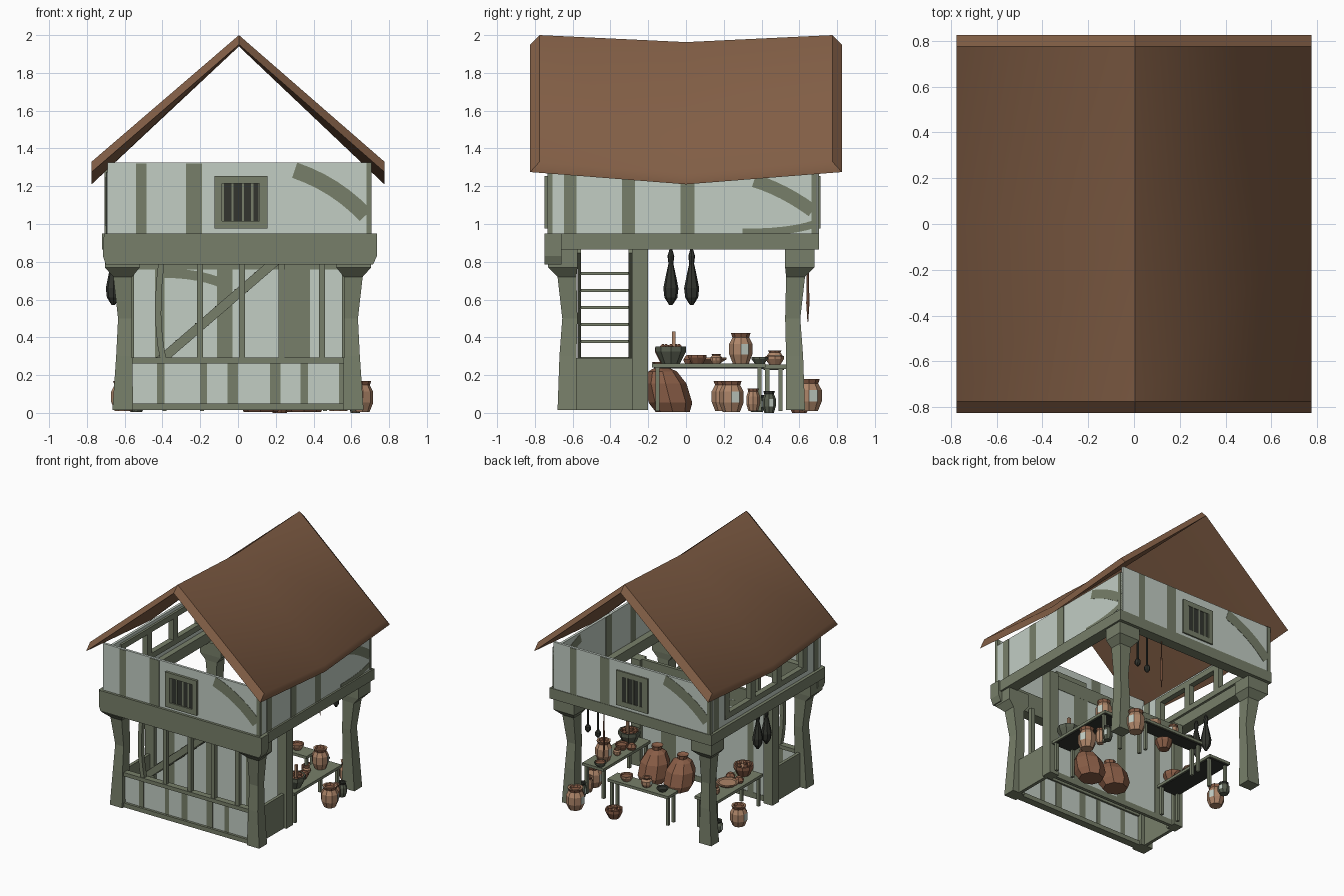
import bpy, bmesh, math
from mathutils import Vector

if "Cube" in bpy.data.objects:
    bpy.data.objects.remove(bpy.data.objects["Cube"])

COL = {"timber": (.185, .212, .142), "plaster": (.54, .61, .55), "roof_brown": (.222, .112, .06),
       "dark_iron": (.032, .035, .028), "clay_tan": (.42, .235, .14), "clay_brown": (.25, .11, .062),
       "pot_green": (.10, .115, .08)}
M = {}
for k, c in COL.items():
    M[k] = bpy.data.materials.new(k)
    M[k].diffuse_color = (*c, 1)


def mesh(name, verts, faces, mats, idx=None):
    me = bpy.data.meshes.new(name)
    me.from_pydata([tuple(v) for v in verts], [], faces)
    for m in mats:
        me.materials.append(M[m])
    if idx:
        for p, i in zip(me.polygons, idx):
            p.material_index = i
    bm = bmesh.new()
    bm.from_mesh(me)
    bmesh.ops.recalc_face_normals(bm, faces=bm.faces)
    bm.to_mesh(me)
    bm.free()
    ob = bpy.data.objects.new(name, me)
    bpy.context.collection.objects.link(ob)
    return ob


def loft(name, rings, mat):
    """Stack of rectangles (x0, x1, y0, y1, z)."""
    v, f = [], []
    for x0, x1, y0, y1, z in rings:
        v += [(x0, y0, z), (x1, y0, z), (x1, y1, z), (x0, y1, z)]
    for r in range(len(rings) - 1):
        for i in range(4):
            j = (i + 1) % 4
            f.append((4 * r + i, 4 * r + j, 4 * r + 4 + j, 4 * r + 4 + i))
    n = len(v)
    f += [(0, 1, 2, 3), (n - 4, n - 3, n - 2, n - 1)]
    return mesh(name, v, f, [mat])


def box(name, x0, x1, y0, y1, z0, z1, mat="timber"):
    return loft(name, [(x0, x1, y0, y1, z0), (x0, x1, y0, y1, z1)], mat)


def slab(name, axis, c, t, u0, u1, z0, z1, mat="timber"):
    """Flat box in a wall plane at c, half thickness t."""
    if axis == "y":
        return box(name, u0, u1, c - t, c + t, z0, z1, mat)
    return box(name, c - t, c + t, u0, u1, z0, z1, mat)


def brace(name, axis, c, t, p0, p1, p2, w, steps=6):
    """Curved timber in a wall plane, along a quadratic curve."""
    a, b, d = (Vector(p) for p in (p0, p1, p2))
    v, f = [], []
    for i in range(steps + 1):
        k = i / steps
        p = a * (1 - k) ** 2 + b * 2 * k * (1 - k) + d * k * k
        g = ((b - a) * (1 - k) + (d - b) * k).normalized()
        n = Vector((-g.y, g.x)) * w / 2
        for q, s in ((p + n, -t), (p + n, t), (p - n, t), (p - n, -t)):
            v.append((q.x, c + s, q.y) if axis == "y" else (c + s, q.x, q.y))
    for r in range(steps):
        for i in range(4):
            j = (i + 1) % 4
            f.append((4 * r + i, 4 * r + j, 4 * r + 4 + j, 4 * r + 4 + i))
    e = 4 * steps
    f += [(0, 1, 2, 3), (e, e + 1, e + 2, e + 3)]
    return mesh(name, v, f, ["timber"])


def lathe(name, x, y, z, prof, mats, ring_mat=None, n=9, patch=False, lean=0):
    """Turned part; ring_mat gives a colour per band, patch glazes a few faces."""
    v, f, idx = [], [], []
    for r, h in prof:
        v += [(x + r * math.cos(2 * math.pi * i / n), y + lean * h + r * math.sin(2 * math.pi * i / n), z + h) for i in range(n)]
    for k in range(len(prof) - 1):
        for i in range(n):
            j = (i + 1) % n
            f.append((k * n + i, k * n + j, k * n + n + j, k * n + n + i))
            idx.append(len(mats) - 1 if patch and k == 1 and i % 4 == 0 and i < 8 else (ring_mat[k] if ring_mat else 0))
    f += [tuple(range(n)), tuple(range(len(v) - n, len(v)))]
    idx += [0, ring_mat[-1] if ring_mat else 0]
    return mesh(name, v, f, mats, idx)


# ---- sagging roof: outer skin shorter than underside; smooth over the eaves, sharp ridge and gables
v, f = [], []
for yo, yi, e, r, q in ((-.775, -.825, 0, 0, 0), (0, 0, .065, .037, .01), (.775, .825, 0, 0, 0)):
    v += [(-.775, yo, 1.33 - e), (.005, yo, 2 - r), (.775, yo, 1.33 - e),
          (.775, yi, 1.275 - e), (.005, yi, 1.95 - q), (-.775, yi, 1.275 - e)]
for k in (0, 6):
    f += [(k + i, k + (i + 1) % 6, k + 6 + (i + 1) % 6, k + 6 + i) for i in range(6)]
for k in (0, 12):
    f += [(k, k + 1, k + 4, k + 5), (k + 1, k + 2, k + 3, k + 4)]
me = mesh("roof", v, f, ["roof_brown"]).data
for p in me.polygons:
    p.use_smooth = True
for e in me.edges:
    a, b = e.vertices
    on_gable = abs(v[a][1]) > .7 and v[a][1] * v[b][1] > 0
    e.use_edge_sharp = on_gable or (a % 6 == b % 6 and a % 6 in (1, 3, 4, 5))

# ---- upper storey: front and back walls with barred windows (turned 180 degrees)
for s, side, c in ((1, "front", -.72), (-1, "back", .69)):
    def bar(nm, u0, u1, z0, z1, t=.013, mat="timber"):
        u0, u1 = sorted((u0 * s, u1 * s))
        slab(f"{side}_{nm}", "y", c, t, u0, u1, z0, z1, mat)
    bar("upper_wall", -.69, .705, .93, 1.325, .01, "plaster")
    bar("stud_a", -.54, -.485, .94, 1.32)
    bar("stud_b", -.275, -.19, .94, 1.32)
    bar("corner_stud", .68, .708, .94, 1.325)
    brace(side + "_brace", "y", c, .0125, (.30 * s, 1.285), (.52 * s, 1.21), (.675 * s, 1.045), .085)
    bar("window_dark", -.09, .12, 1.0, 1.23, .018, "dark_iron")
    for u0, u1, z0, z1 in ((-.125, -.085, .975, 1.255), (.115, .155, .975, 1.255), (-.09, .12, .975, 1.015), (-.09, .12, 1.215, 1.255)):
        bar("window_frame", u0, u1, z0, z1, .03 if s > 0 else .022)
    for u in (-.086, -.035, .02, .07, .108):
        bar("window_bar", u, u + .012, 1.01, 1.22, .021)

# right upper wall
slab("right_upper_wall", "x", .695, .01, -.72, .69, .93, 1.275, "plaster")
for a, b in ((-.645, -.58), (-.34, -.27), (-.03, .045), (.665, .69)):
    slab("right_stud", "x", .695, .013, a, b, .94, 1.274)
brace("right_brace", "x", .695, .0125, (.36, 1.23), (.52, 1.18), (.67, 1.07), .07)
brace("right_foot_brace", "x", .695, .0125, (.3, .955), (.55, .955), (.68, 1.0), .04)

# left upper wall with three unglazed openings
slab("left_wall_low", "x", -.685, .01, -.71, .69, .93, 1.03, "plaster")
slab("left_wall_top", "x", -.685, .01, -.71, .69, 1.22, 1.275, "plaster")
slab("left_wall_front", "x", -.685, .01, -.71, -.5, 1.03, 1.22, "plaster")
slab("left_wall_back", "x", -.685, .01, .46, .69, 1.03, 1.22, "plaster")
slab("left_window_sill", "x", -.68, .022, -.54, .5, .99, 1.035)
slab("left_window_head", "x", -.68, .022, -.54, .5, 1.205, 1.25)
for a in (-.54, -.21, .12, .45):
    slab("left_window_post", "x", -.68, .022, a, a + .055, 1.03, 1.21)
slab("left_stud", "x", -.685, .013, .58, .645, .94, 1.274)
slab("left_stud_front", "x", -.685, .013, -.69, -.63, .94, 1.274)

# ---- ring beam
loft("front_beam", [(-.70, .715, -.75, -.66, .785), (-.715, .735, -.75, -.66, .83), (-.71, .735, -.75, -.66, .95)], "timber")
box("back_beam", -.72, .72, .62, .705, .865, .95)
for s, side in ((-1, "left"), (1, "right")):
    x0, x1 = sorted((.63 * s, .72 * s))
    box(side + "_beam", x0, x1, -.74, .705, .865, .95)
    # crooked corner posts with flared capitals
    for t, end in ((-1, "front"), (1, "back")):
        rings = []
        d = 0 if t < 0 else -.05
        for a, b, p, q, z in ((.555, .665, .58, .68, .015), (.56, .645, .58, .67, .3), (.56, .635, .575, .655, .5),
                              (.56, .66, .58, .68, .72), (.52, .705, .575, .73, .77), (.52, .705, .575, .73, .87)):
            x0, x1 = sorted((a * s, b * s))
            y0, y1 = sorted(((p + d) * t, (q + d) * t))
            rings.append((x0, x1, y0, y1, z))
        loft(f"{end}_{side}_post", rings, "timber")
    # doorway post and low side panel of the stair passage
    x0, x1 = sorted((.55 * s, .63 * s))
    box(side + "_door_post", x0, x1, -.285, -.2, .015, .87)
    x0, x1 = sorted((.585 * s, .61 * s))
    box(side + "_low_panel", x0, x1, -.59, -.28, .015, .29)

# ---- open front wall: low panel, rails and slim studs
slab("front_low_panel", "y", -.63, .01, -.56, .57, .03, .28, "plaster")
slab("front_sill", "y", -.63, .03, -.6, .6, .015, .05)
slab("front_rail", "y", -.63, .025, -.56, .57, .262, .292)
for a, b in ((-.43, -.39), (-.2, -.165), (-.055, 0), (.17, .225), (.33, .37), (.535, .56)):
    slab("front_low_stud", "y", -.63, .013, a, b, .04, .27)
for x in (-.2, .02, .23, .445):
    slab("front_stud", "y", -.63, .018, x - .016, x + .016, .28, .8)
brace("front_bent_stud", "y", -.63, .018, (-.405, .8), (-.445, .5), (-.395, .28), .032)

# ---- partition behind the stair passage
slab("partition", "y", -.24, .01, -.57, .57, .03, .86, "plaster")
slab("partition_head", "y", -.24, .013, -.57, .57, .76, .87)
slab("partition_foot", "y", -.24, .013, -.57, .57, .015, .06)
for a, b in ((-.44, -.39), (-.11, -.03), (.25, .38)):
    slab("partition_stud", "y", -.24, .0125, a, b, .05, .77)
brace("partition_brace", "y", -.24, .012, (-.4, .74), (-.2, .74), (-.07, .68), .05)

# ---- steep stair in the passage
for y in (-.565, -.295):
    brace("stair_string", "y", y, .01, (-.42, .27), (-.07, .57), (.27, .865), .05, 1)
for i in range(6):
    z = .287 + .09 * i
    x = -.42 + (z - .27) * 1.16
    box("stair_tread", x - .035, x + .035, -.56, -.3, z - .008, z + .008)


# ---- market tables
def table(name, x0, x1, y0, y1, z):
    box(name + "_top", x0, x1, y0, y1, z - .022, z)
    box(name + "_underside", x0 + .01, x1 - .01, y0 + .01, y1 - .01, z - .027, z - .02, "dark_iron")
    for x in (x0 + .02, x1 - .02):
        for y in (y0 + .03, y1 - .03):
            box(name + "_leg", x - .011, x + .011, y - .011, y + .011, .01, z - .02)


table("right_table", .44, .63, -.18, .42, .262)
table("left_table", -.56, -.37, -.18, .42, .262)
table("back_table", -.21, .33, .40, .53, .255)


# ---- pots, jars and bowls
def jar(x, y, z, r, h, mats=("clay_tan", "clay_brown", "plaster"), patch=True):
    lathe("jar", x, y, z, [(r * .7, 0), (r, h * .3), (r, h * .65), (r * .72, h * .86), (r * .85, h), (r * .6, h), (r * .5, h * .9)],
          mats, [0, 0, 0, 1, 0, 1, 1], patch=patch)


def bowl(x, y, z, r, h, mat="clay_tan", fill="clay_brown"):
    lathe("bowl", x, y, z, [(r * .6, 0), (r, h * .7), (r, h), (r * .85, h), (r * .75, h * .75)], (mat, fill), [0, 0, 0, 1, 1])


def carrots(x, y, z, r):
    for i in range(5):
        a = i * 1.257
        lathe("carrot", x + r * .5 * math.cos(a), y + r * .5 * math.sin(a), z,
              [(.014, 0), (.018, .02), (.004, .035)], ("clay_brown",), n=5)


for p in ((.65, .24, .005, .066, .165), (.53, .29, .262, .062, .16), (.53, .65, .01, .07, .17),
          (-.61, .2, .01, .065, .16), (.02, .47, .255, .042, .075)):
    jar(*p)
for p in ((.62, .355, .01, .036, .12), (-.47, .3, .262, .035, .06), (.5, .16, .262, .03, .05)):
    jar(*p, patch=False)
for p in ((.62, .44, 0, .036, .115), (-.54, .375, .005, .045, .09)):
    jar(*p, mats=("pot_green", "dark_iron", "plaster"))
bowl(.56, -.08, .262, .082, .09, "pot_green")
carrots(.56, -.08, .33, .09)
box("leek", .555, .575, -.075, -.055, .32, .43, "clay_tan")
bowl(-.45, -.09, .262, .075, .085, "clay_brown", "clay_tan")
carrots(-.45, -.09, .325, .08)
bowl(.22, .6, 0, .065, .075, "clay_brown", "clay_tan")
carrots(.22, .6, .05, .07)
bowl(-.46, .13, .262, .085, .03, "clay_tan", "clay_tan")
bowl(.53, .06, .262, .05, .045, "clay_brown")
bowl(.49, .39, .262, .045, .035, "pot_green")
bowl(-.12, .47, .255, .045, .03, "pot_green", "dark_iron")
bowl(.2, .47, .255, .05, .045)
for x, y in ((.47, .02), (-.41, .02), (-.5, .04)):
    lathe("loaf", x, y, .262, [(.03, 0), (.04, .02), (.02, .045)], ("clay_brown",), n=6)

# ---- grain sacks leaning on the partition
for x, k in ((.35, 1), (.12, .95)):
    lathe("sack", x, -.07, .005, [(.09, 0), (.115, .05 * k), (.11, .15 * k), (.075, .215 * k), (.035, .235 * k), (.045, .265 * k), (.02, .255 * k)],
          ("clay_brown",), n=8, lean=-.25)

# ---- hams hung on the left, ladles hung at the back
for y in (-.08, .03):
    lathe("ham", -.66, y, .57, [(.008, 0), (.034, .04), (.04, .09), (.026, .16), (.013, .22), (.018, .26), (.006, .3)], ("dark_iron",), n=8)
for x, z in ((.46, .62), (.37, .6)):
    box("ladle_handle", x - .006, x + .006, .585, .595, z + .03, .9, "dark_iron")
    lathe("ladle_cup", x, .59, z, [(.008, 0), (.022, .02), (.022, .045), (.01, .06)], ("dark_iron",), n=7)
lathe("hanging_knife", .28, .645, .48, [(.002, 0), (.009, .1), (.006, .25), (.004, .39)], ("clay_brown",), n=5)

for m in bpy.data.materials:
    if m.users and not m.is_grease_pencil:
        m.use_nodes = True
        m.node_tree.nodes["Principled BSDF"].inputs["Base Color"].default_value = m.diffuse_color
